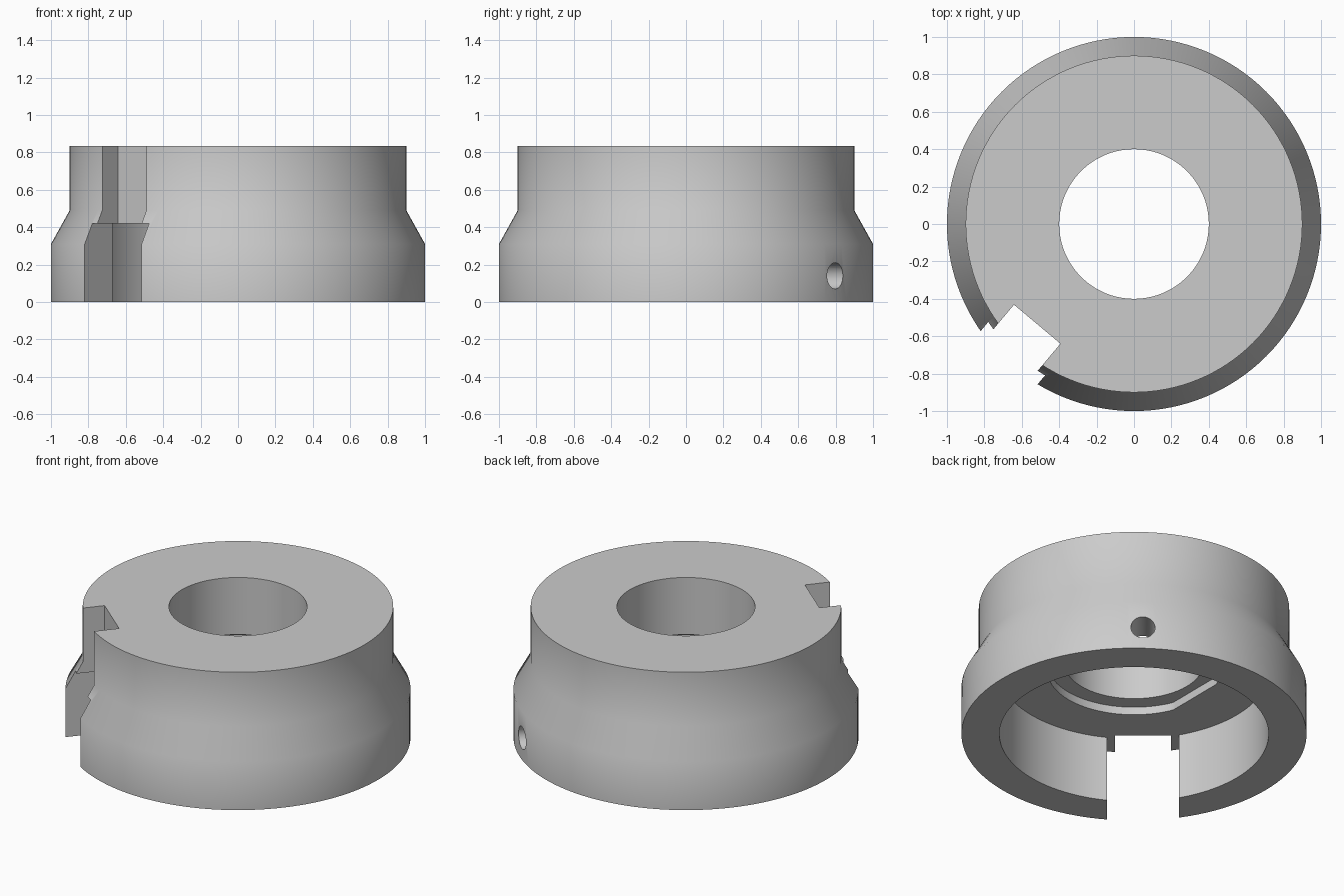
import bpy, bmesh
from math import cos, sin, pi, radians
from mathutils import Matrix, Vector

old = bpy.data.objects.get("Cube")
if old:
    bpy.data.objects.remove(old, do_unlink=True)

SEGMENTS = 128
AXIS = radians(50)      # direction of the cross hole and, opposite it, the slot
OFFSET = 0.052          # sideways shift of that axis from the centre
# Local frame: +x along the hole, -x along the slot
FRAME = Matrix.Rotation(AXIS, 4, 'Z') @ Matrix.Translation((0, OFFSET, 0))

grey = bpy.data.materials.new("plain grey")
grey.use_nodes = True
colour = (0.6, 0.6, 0.6, 1)
grey.diffuse_color = colour
grey.node_tree.nodes["Principled BSDF"].inputs["Base Color"].default_value = colour


def make_object(name, bm):
    bmesh.ops.recalc_face_normals(bm, faces=bm.faces)
    mesh = bpy.data.meshes.new(name)
    bm.to_mesh(mesh)
    bm.free()
    mesh.materials.append(grey)
    obj = bpy.data.objects.new(name, mesh)
    bpy.context.collection.objects.link(obj)
    return obj


def lathe(name, profile):
    """Revolve a closed (radius, height) profile about z."""
    bm = bmesh.new()
    rings = []
    for i in range(SEGMENTS):
        a = 2 * pi * i / SEGMENTS
        rings.append([bm.verts.new((r * cos(a), r * sin(a), z)) for r, z in profile])
    n = len(profile)
    for i, ring in enumerate(rings):
        nxt = rings[(i + 1) % SEGMENTS]
        for j in range(n):
            k = (j + 1) % n
            bm.faces.new((ring[j], nxt[j], nxt[k], ring[k]))
    return make_object(name, bm)


def prism(name, outline, z0, z1):
    """Extrude a flat outline upward from z0 to z1."""
    bm = bmesh.new()
    base = bm.faces.new([bm.verts.new((x, y, z0)) for x, y in outline])
    moved = bmesh.ops.extrude_face_region(bm, geom=[base])["geom"]
    verts = [v for v in moved if isinstance(v, bmesh.types.BMVert)]
    bmesh.ops.translate(bm, vec=Vector((0, 0, z1 - z0)), verts=verts)
    return make_object(name, bm)


def slot(name, depth, half, z0, z1):
    """Box open to the outside, starting at the given distance from the centre."""
    corners = [(-depth, -half), (-depth, half), (-1.3, half), (-1.3, -half)]
    obj = prism(name, corners, z0, z1)
    obj.data.transform(FRAME)
    return obj


def cut(target, cutter):
    mod = target.modifiers.new("cut", 'BOOLEAN')
    mod.operation = 'DIFFERENCE'
    mod.solver = 'EXACT'
    mod.object = cutter
    bpy.context.view_layer.objects.active = target
    bpy.ops.object.modifier_apply(modifier=mod.name)
    bpy.data.objects.remove(cutter, do_unlink=True)


# Stepped collar with a bore and a wide cavity underneath
collar = lathe("collar", [
    (0.4, 0.835), (0.9, 0.835), (0.9, 0.49), (1, 0.31),
    (1, 0), (0.78, 0), (0.78, 0.42), (0.4, 0.42)])

# Shallow recess around the bore, with one flat side
turn = [2 * pi * i / SEGMENTS for i in range(SEGMENTS)]
recess = prism("recess_cutter",
               [(max(-0.46, 0.5 * cos(a)), 0.5 * sin(a)) for a in turn], 0.3, 0.47)
cut(collar, recess)

# Wide slot through the skirt, narrower notch above it
cut(collar, slot("skirt_slot_cutter", 0.6, 0.208, -0.1, 0.42))
cut(collar, slot("upper_notch_cutter", 0.743, 0.162, 0.3, 1))

# Round cross hole through the skirt wall opposite the slot
hole = prism("cross_hole_cutter",
             [(0.07 * cos(a), 0.07 * sin(a)) for a in turn[::4]], 0.6, 1.2)
hole.data.transform(FRAME @ Matrix.Translation((0, 0, 0.14)) @ Matrix.Rotation(pi / 2, 4, 'Y'))
cut(collar, hole)

# Smooth walls with crisp edges
bpy.ops.object.select_all(action='DESELECT')
collar.select_set(True)
bpy.context.view_layer.objects.active = collar
bpy.ops.object.shade_smooth_by_angle(angle=radians(32))
